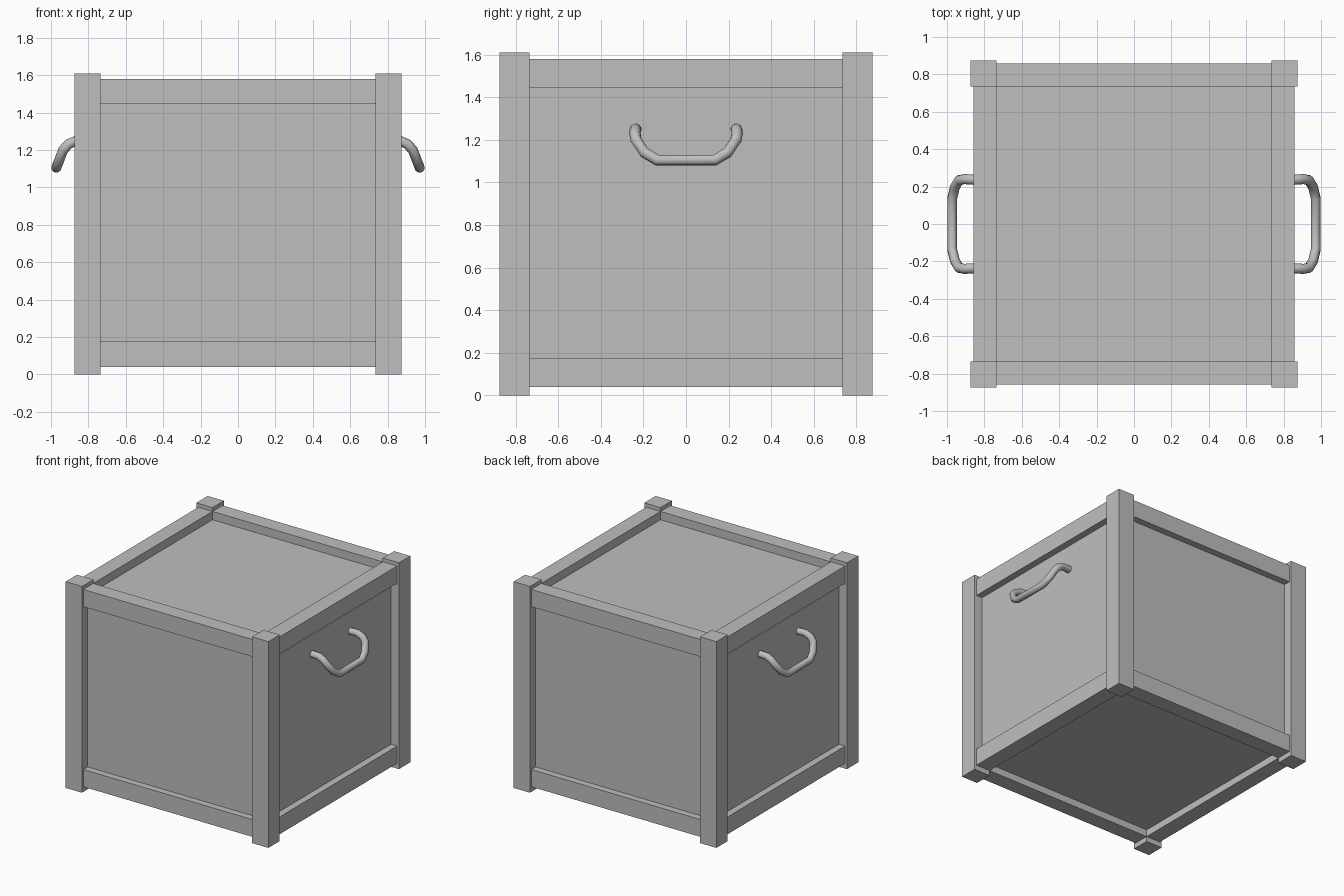
import bpy

cube = bpy.data.objects.get("Cube")
if cube:
    bpy.data.objects.remove(cube, do_unlink=True)

# One plain grey for the whole crate
grey = bpy.data.materials.new("plain grey")
grey.use_nodes = True
colour = (0.52, 0.52, 0.52, 1)
grey.diffuse_color = colour
grey.node_tree.nodes["Principled BSDF"].inputs["Base Color"].default_value = colour

POST_OUT, RAIL_OUT, PANEL, INNER = 0.875, 0.858, 0.805, 0.735
HEIGHT = 1.61
RAIL_LOW, RAIL_HIGH, PANEL_LOW = 0.04, 0.175, 0.095


def box(name, low, high):
    """Axis-aligned box between two corners."""
    size = [b - a for a, b in zip(low, high)]
    centre = [(a + b) / 2 for a, b in zip(low, high)]
    bpy.ops.mesh.primitive_cube_add(size=1, location=centre)
    obj = bpy.context.object
    obj.name = name
    obj.scale = size
    bpy.ops.object.transform_apply(location=False, rotation=False, scale=True)
    obj.data.materials.append(grey)
    return obj


def span(side, inner, outer):
    return sorted((side * inner, side * outer))


# Recessed panels as one body
box("panel_body", (-PANEL, -PANEL, PANEL_LOW), (PANEL, PANEL, HEIGHT - PANEL_LOW))

# Corner posts
for sx, x_name in ((1, "left"), (-1, "right")):
    for sy, y_name in ((-1, "front"), (1, "back")):
        x, y = span(sx, INNER, POST_OUT), span(sy, INNER, POST_OUT)
        box(f"{y_name}_{x_name}_post", (x[0], y[0], 0), (x[1], y[1], HEIGHT))

# Rails between the posts, around the bottom and the top
levels = (("bottom", RAIL_LOW, RAIL_HIGH),
          ("top", HEIGHT - RAIL_HIGH + 0.01, HEIGHT - RAIL_LOW + 0.01))
for level, z0, z1 in levels:
    for side in (-1, 1):
        a, b = span(side, INNER, RAIL_OUT)
        box(f"{level}_{'front' if side < 0 else 'back'}_rail",
            (-INNER, a, z0), (INNER, b, z1))
        box(f"{level}_{'right' if side < 0 else 'left'}_rail",
            (a, -INNER, z0), (b, INNER, z1))

# Bent tube handles on both sides
half = [(0.795, 0.235, 1.25), (0.865, 0.237, 1.25), (0.905, 0.24, 1.232),
        (0.935, 0.235, 1.2), (0.958, 0.195, 1.14), (0.972, 0.135, 1.104)]
path = half + [(x, -y, z) for x, y, z in reversed(half)]
for side, name in ((1, "left_handle"), (-1, "right_handle")):
    curve = bpy.data.curves.new(name, "CURVE")
    curve.dimensions = "3D"
    curve.bevel_depth = 0.027
    curve.bevel_resolution = 2
    curve.use_fill_caps = True
    spline = curve.splines.new("POLY")
    spline.points.add(len(path) - 1)
    for point, (x, y, z) in zip(spline.points, path):
        point.co = (side * x, side * y, z, 1)
    curve.materials.append(grey)
    handle = bpy.data.objects.new(name, curve)
    bpy.context.collection.objects.link(handle)
    bpy.ops.object.select_all(action="DESELECT")
    handle.select_set(True)
    bpy.context.view_layer.objects.active = handle
    bpy.ops.object.convert(target="MESH")
    bpy.ops.object.shade_smooth_by_angle(angle=0.9)
